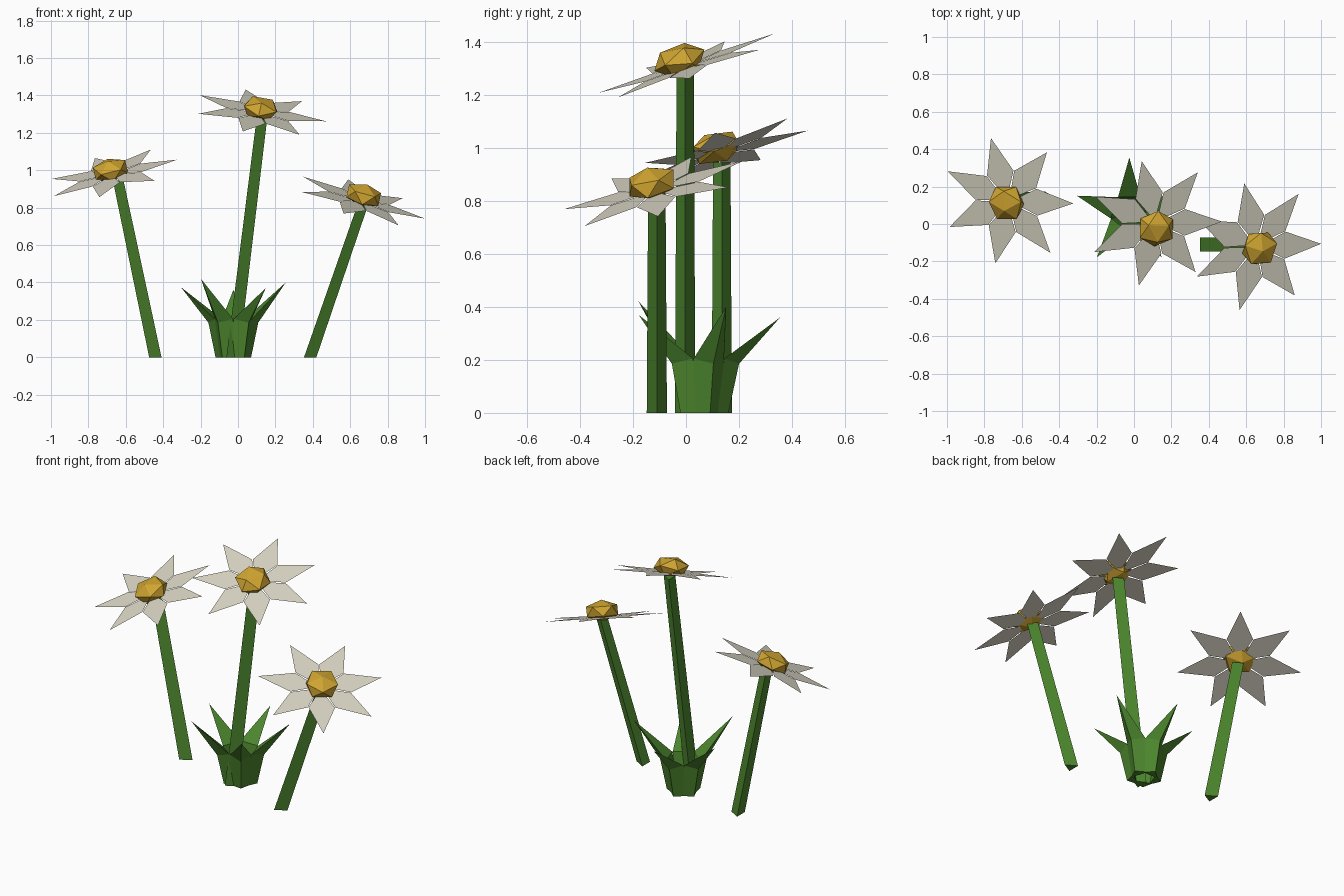
import bpy
import bmesh
from math import sin, cos, pi, radians
from mathutils import Vector, Matrix

if "Cube" in bpy.data.objects:
    bpy.data.objects.remove(bpy.data.objects["Cube"], do_unlink=True)


def make_material(name, rgb):
    mat = bpy.data.materials.new(name)
    mat.use_nodes = True
    mat.diffuse_color = (*rgb, 1)
    mat.node_tree.nodes["Principled BSDF"].inputs["Base Color"].default_value = (*rgb, 1)
    return mat


green = make_material("leaf green", (0.073, 0.24, 0.027))
cream = make_material("petal cream", (0.68, 0.65, 0.54))
yellow = make_material("pollen yellow", (0.62, 0.37, 0.03))


def finish(bm, name, mat, matrix=None):
    if matrix is not None:
        bm.transform(matrix)
    mesh = bpy.data.meshes.new(name)
    bm.to_mesh(mesh)
    bm.free()
    mesh.materials.append(mat)
    obj = bpy.data.objects.new(name, mesh)
    bpy.context.collection.objects.link(obj)
    return obj


def loft(bm, rings):
    """Skin rings of three points; a ring of one point closes to a tip."""
    rows = [[bm.verts.new(p) for p in ring] for ring in rings]
    bm.faces.new(rows[0])
    for low, high in zip(rows, rows[1:]):
        for i in range(3):
            j = (i + 1) % 3
            if len(high) == 1:
                bm.faces.new((low[i], low[j], high[0]))
            else:
                bm.faces.new((low[i], low[j], high[j], high[i]))
    if len(rows[-1]) > 1:
        bm.faces.new(rows[-1])
    bmesh.ops.recalc_face_normals(bm, faces=bm.faces)


def triangle(centre, radius):
    return [Vector(centre) + radius * Vector((cos(a), sin(a), 0))
            for a in (0, 2 * pi / 3, 4 * pi / 3)]


def stem(name, base, top):
    bm = bmesh.new()
    loft(bm, [triangle(base, 0.044), triangle(top, 0.038)])
    finish(bm, name + "_stem", green)


def flower(name, centre, normal, heart, spin, lean):
    tilt = Vector((0, 0, 1)).rotation_difference(Vector(normal)).to_matrix().to_4x4()

    # Seven flat kite petals
    bm = bmesh.new()
    for i in range(7):
        turn = Matrix.Rotation(2 * pi * i / 7, 4, "Z")
        outline = [(0.015, 0), (0.16, -0.075), (0.36, 0), (0.16, 0.075)]
        bm.faces.new([bm.verts.new(turn @ Vector((x, y, 0))) for x, y in outline])
    finish(bm, name + "_petals", cream, Matrix.Translation(centre) @ tilt)

    # Squashed faceted heart
    bm = bmesh.new()
    bmesh.ops.create_icosphere(bm, subdivisions=1, radius=0.104)
    bm.transform(Matrix.Diagonal((1, 1, 0.6, 1)) @ Matrix.Rotation(radians(lean), 4, "X")
                 @ Matrix.Rotation(radians(spin), 4, "Z"))
    finish(bm, name + "_heart", yellow, Matrix.Translation(heart) @ tilt)


# Three flowers on three-sided stems
stem("left_hand", (-0.453, 0.135, 0), (-0.65, 0.135, 0.945))
stem("middle", (-0.04, -0.003, 0), (0.118, -0.003, 1.275))
stem("right_hand", (0.375, -0.11, 0), (0.663, -0.11, 0.83))
flower("left_hand", (-0.675, 0.122, 0.978), (-0.235, -0.32, 1), (-0.682, 0.113, 1.0), 20, 15)
flower("middle", (0.113, 0.005, 1.309), (0.14, -0.34, 1), (0.12, -0.025, 1.33), 50, 35)
flower("right_hand", (0.654, -0.119, 0.838), (0.29, -0.28, 1), (0.672, -0.13, 0.867), 20, 0)

# Ring of five pointed leaves, ridged outside and flat inside
for number, tip_height in enumerate((0.40, 0.36, 0.375, 0.42, 0.37)):
    bm = bmesh.new()
    loft(bm, [
        [(0.1, 0, 0), (0.05, 0.055, 0), (0.05, -0.055, 0)],
        [(0.14, 0, 0.185), (0.085, 0.06, 0.205), (0.085, -0.06, 0.205)],
        [(0.295, 0, tip_height)],
    ])
    spot = Matrix.Translation((-0.025, 0.06, 0))
    finish(bm, f"leaf_{number + 1}", green,
           spot @ Matrix.Rotation(radians(18 + 72 * number), 4, "Z"))
